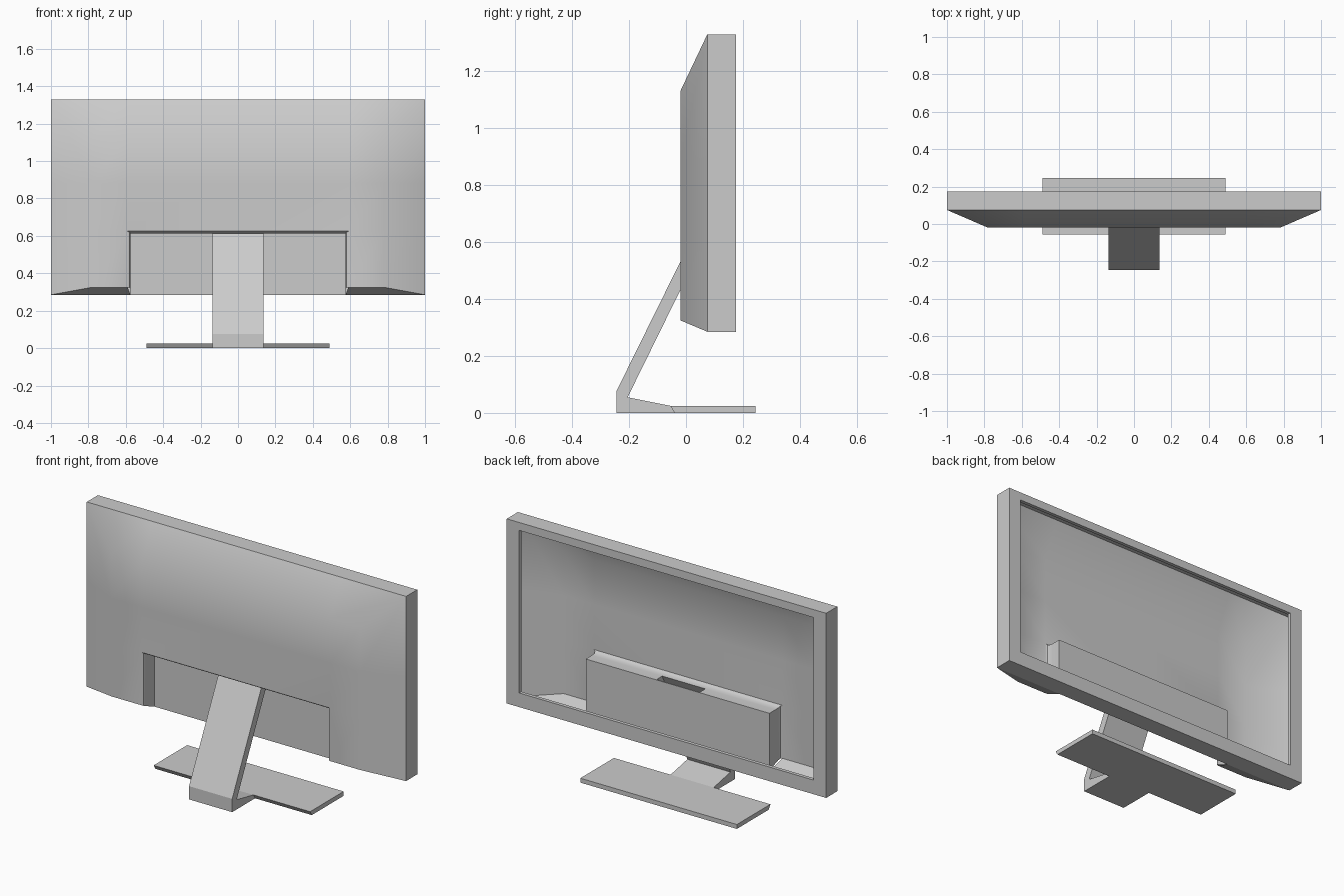
import bpy, bmesh

if "Cube" in bpy.data.objects:
    bpy.data.objects.remove(bpy.data.objects["Cube"])

Y_BACK, Y_RIM, Y_FACE = -0.02, 0.075, 0.175


def make_object(name, faces, smooth=None):
    """Build an object from faces given as coordinate lists, welding shared points."""
    bm = bmesh.new()
    for f in faces:
        bm.faces.new([bm.verts.new(p) for p in f])
    bmesh.ops.remove_doubles(bm, verts=bm.verts, dist=0.0005)
    bmesh.ops.recalc_face_normals(bm, faces=bm.faces)
    me = bpy.data.meshes.new(name)
    bm.to_mesh(me)
    bm.free()
    ob = bpy.data.objects.new(name, me)
    bpy.context.collection.objects.link(ob)
    if smooth:
        bpy.ops.object.select_all(action='DESELECT')
        bpy.context.view_layer.objects.active = ob
        ob.select_set(True)
        bpy.ops.object.shade_smooth_by_angle(angle=smooth)
    return ob


def bridge(a, b, closed=False):
    """Quads between two matching point rows."""
    n = len(a)
    return [[a[i], a[(i + 1) % n], b[(i + 1) % n], b[i]]
            for i in range(n if closed else n - 1)]


def extrude_x(profile, half, skip=()):
    """Extrude a (y, z) profile across x, leaving listed sides open."""
    left = [(-half, y, z) for y, z in profile]
    right = [(half, y, z) for y, z in profile]
    sides = bridge(left, right, True)
    return [left, right] + [f for i, f in enumerate(sides) if i not in skip]


def rect(hx, z0, z1, y):
    return [(-hx, y, z0), (hx, y, z0), (hx, y, z1), (-hx, y, z1)]


# Rear shell: notched panel with sloped borders
xs = [-0.78, -0.59, -0.135, 0.135, 0.59, 0.78]
zs = [0.325, 0.625, 0.88, 1.13]
outer_x = lambda x: x / 0.78 if abs(x) > 0.7 else x
faces = []
for j in range(3):
    for i in range(5):
        if j > 0 or i in (0, 4):
            faces.append([(xs[i], Y_BACK, zs[j]), (xs[i + 1], Y_BACK, zs[j]),
                          (xs[i + 1], Y_BACK, zs[j + 1]), (xs[i], Y_BACK, zs[j + 1])])
faces += bridge([(x, Y_BACK, 1.13) for x in xs], [(outer_x(x), Y_RIM, 1.33) for x in xs])
for s in (-1, 1):
    outer_z = [0.285, 0.625, 0.88, 1.33]
    faces += bridge([(s * 0.78, Y_BACK, z) for z in zs], [(s, Y_RIM, z) for z in outer_z])
    faces.append([(s * 0.78, Y_BACK, 0.325), (s * 0.59, Y_BACK, 0.325),
                  (s * 0.575, Y_RIM, 0.285), (s, Y_RIM, 0.285)])


# Stand recess: rounded lip, walls, floor, and the slot for the neck
def recess_ring(hx, top, y):
    low = 0.325 - (y - Y_BACK) / (Y_RIM - Y_BACK) * 0.04
    return [(-hx, y, low), (-hx, y, top), (-0.135, y, top),
            (0.135, y, top), (hx, y, top), (hx, y, low)]


rings = [recess_ring(*r) for r in [(0.59, 0.625, -0.02), (0.58, 0.62, -0.015),
                                   (0.576, 0.614, -0.003), (0.575, 0.612, 0.02),
                                   (0.575, 0.612, 0.069), (0.575, 0.612, 0.075)]]
for k in range(5):
    strip = bridge(rings[k], rings[k + 1])
    if k == 3:
        del strip[2]
    faces += strip
faces.append(rings[-1])
make_object("rear_shell", faces, 0.7)

# Screen frame: outer wall, front border, inner lip
loops = [rect(1, 0.285, 1.33, Y_RIM), rect(1, 0.285, 1.33, Y_FACE),
         rect(0.922, 0.365, 1.285, Y_FACE), rect(0.922, 0.365, 1.285, 0.155)]
faces = []
for a, b in zip(loops, loops[1:]):
    faces += bridge(a, b, True)
make_object("screen_frame", faces)

# Stand neck, open where it enters the slot
neck = [(-0.245, 0), (-0.245, 0.075), (0.02, 0.612), (0.069, 0.612),
        (-0.205, 0.055), (-0.055, 0.025), (-0.04, 0)]
make_object("stand_neck", extrude_x(neck, 0.135, skip=(2,)))

# Base plate with undercut front edge
plate = [(-0.055, 0.025), (-0.04, 0), (0.245, 0), (0.245, 0.025)]
make_object("stand_base", extrude_x(plate, 0.49))
